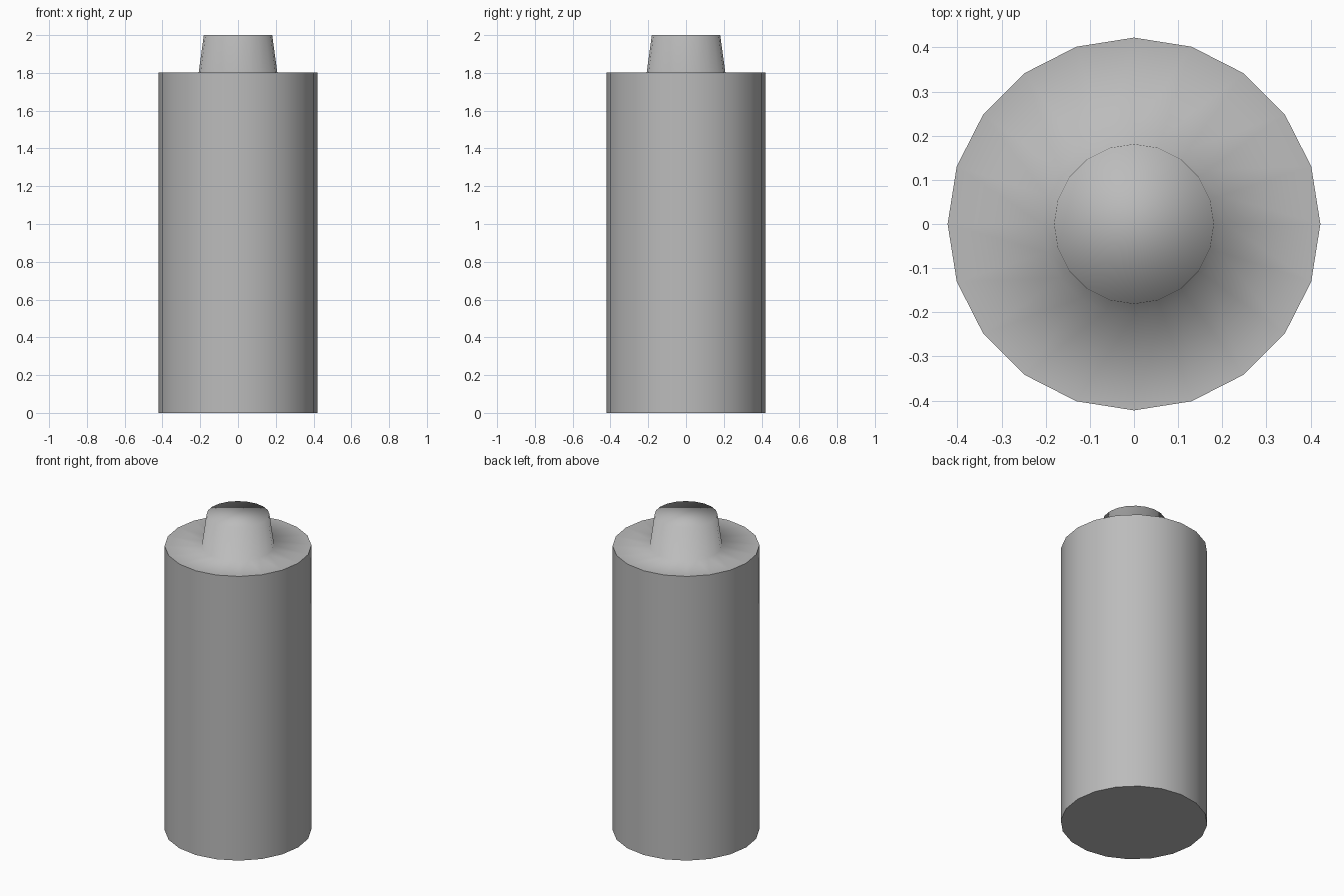
import bpy
import bmesh
from math import sin, cos, tau, radians

SIDES = 20
# (radius, height) of each ring, from the base to the tip
PROFILE = [(0.422, 0.0), (0.422, 1.803), (0.208, 1.803), (0.181, 2.0)]

cube = bpy.data.objects.get("Cube")
if cube:
    bpy.data.objects.remove(cube, do_unlink=True)

# Plain grey for the whole cell
grey = bpy.data.materials.new("plain grey")
grey.use_nodes = True
colour = (0.5, 0.5, 0.5, 1.0)
grey.diffuse_color = colour
grey.node_tree.nodes["Principled BSDF"].inputs["Base Color"].default_value = colour

# Lathe the profile into one closed shell: body, shoulder and tapered cap
bm = bmesh.new()
rings = [
    [bm.verts.new((r * cos(tau * i / SIDES), r * sin(tau * i / SIDES), z))
     for i in range(SIDES)]
    for r, z in PROFILE
]
for low, high in zip(rings, rings[1:]):
    for i in range(SIDES):
        j = (i + 1) % SIDES
        bm.faces.new((low[i], low[j], high[j], high[i]))

# Flat ends
bm.faces.new(rings[0][::-1])
bm.faces.new(rings[-1])
bm.normal_update()

mesh = bpy.data.meshes.new("cylinder_body")
bm.to_mesh(mesh)
bm.free()
mesh.materials.append(grey)
body = bpy.data.objects.new("cylinder_body", mesh)
bpy.context.collection.objects.link(body)

# Square outer rims stay sharp, the tapered cap blends into the shoulder
bpy.ops.object.select_all(action="DESELECT")
body.select_set(True)
bpy.context.view_layer.objects.active = body
bpy.ops.object.shade_smooth_by_angle(angle=radians(86))
